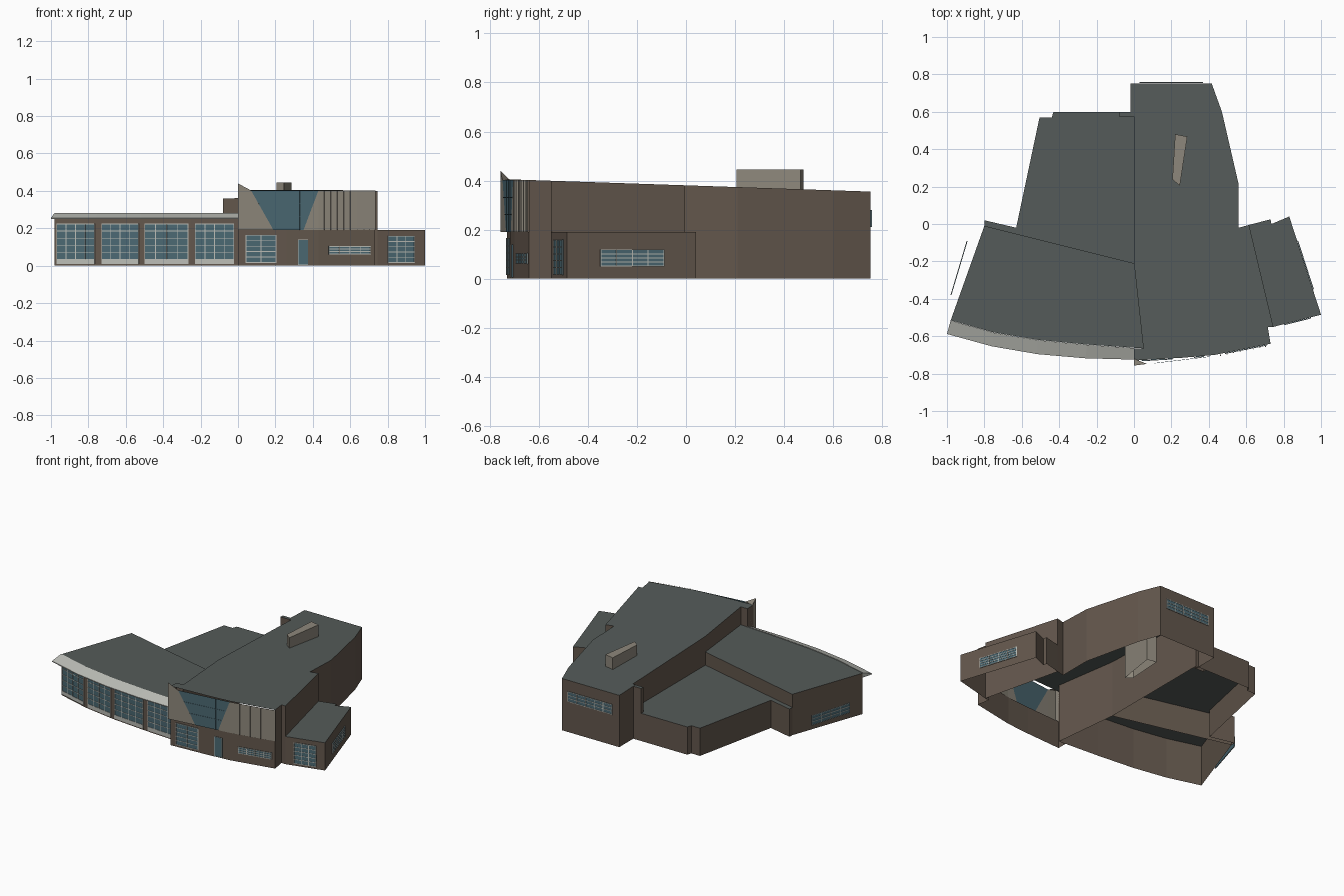
import bpy, bmesh
from mathutils import Vector

if "Cube" in bpy.data.objects:
    bpy.data.objects.remove(bpy.data.objects["Cube"])


def material(name, rgb):
    m = bpy.data.materials.new(name)
    m.diffuse_color = (*rgb, 1)
    m.use_nodes = True
    m.node_tree.nodes["Principled BSDF"].inputs["Base Color"].default_value = m.diffuse_color
    return m


BRICK = material("brick", (0.125, 0.095, 0.073))
ROOF = material("roofing", (0.09, 0.105, 0.1))
CLAD = material("cladding", (0.27, 0.245, 0.2))
GLASS = material("glass", (0.07, 0.14, 0.17))
PALE = material("pale_trim", (0.5, 0.51, 0.47))


def finish(name, bm, mat):
    me = bpy.data.meshes.new(name)
    bm.to_mesh(me)
    bm.free()
    me.materials.append(mat)
    ob = bpy.data.objects.new(name, me)
    bpy.context.collection.objects.link(ob)


def add_face(bm, pts):
    return bm.faces.new([bm.verts.new(p) for p in pts])


def y_at(line, x):
    for (x0, y0), (x1, y1) in zip(line, line[1:]):
        if x <= x1:
            break
    return y0 + (y1 - y0) * (x - x0) / (x1 - x0)


# Block: open-bottomed walls around a counter-clockwise outline, plus a roof
def block(name, outline, top, low=None, skip=()):
    low = low or {}
    bm = bmesh.new()
    n = len(outline)
    for i in range(n):
        if i in skip:
            continue
        p, q = outline[i], outline[(i + 1) % n]
        zp, zq = low.get(i, top(p[1])), low.get(i, top(q[1]))
        add_face(bm, [(*p, 0), (*q, 0), (*q, zq), (*p, zp)])
    finish(name + "_walls", bm, BRICK)
    bm = bmesh.new()
    add_face(bm, [(x, y, top(y)) for x, y in outline])
    finish(name + "_roof", bm, ROOF)


# Box laid along a wall line p-q, standing out from it between depths n0 and n1
def wall_box(bm, p, q, u0, u1, z0, z1, n0, n1):
    p, q = Vector(p), Vector(q)
    d = q - p
    nrm = Vector((d.y, -d.x)).normalized()
    v = [bm.verts.new((*(p + d * u + nrm * n), z))
         for z in (z0, z1) for u, n in ((u0, n1), (u1, n1), (u1, n0), (u0, n0))]
    for f in ((3, 2, 1, 0), (4, 5, 6, 7), (0, 1, 5, 4), (1, 2, 6, 5), (2, 3, 7, 6), (3, 0, 4, 7)):
        bm.faces.new([v[k] for k in f])


# Glazed opening with a grid of pale bars, optionally a solid kick panel
def window(name, p, q, z0, z1, cols, rows, kick=0, bar=0.004):
    bm = bmesh.new()
    wall_box(bm, p, q, 0, 1, z0, z1, 0.001, 0.004)
    finish(name + "_glass", bm, GLASS)
    bm = bmesh.new()
    w = bar / (Vector(q) - Vector(p)).length
    zb = z0 + kick
    for i in range(cols + 1):
        u = (1 - w) * i / cols
        wall_box(bm, p, q, u, u + w, zb, z1, 0.002, 0.006)
    for j in range(rows + 1):
        z = zb + (z1 - zb - bar) * j / rows
        wall_box(bm, p, q, 0, 1, z, z + bar, 0.002, 0.006)
    if kick:
        wall_box(bm, p, q, 0, 1, z0, zb, 0.002, 0.006)
    finish(name + "_frame", bm, PALE)


def front_window(name, line, x0, x1, *args, **kw):
    window(name, (x0, y_at(line, x0)), (x1, y_at(line, x1)), *args, **kw)


# Garage wing with gently curved front
garage_front = [(-0.98, -0.515), (-0.75, -0.58), (-0.515, -0.62), (-0.25, -0.645), (0.05, -0.665)]
block("garage", garage_front + [(0, -0.21), (-0.80, -0.01)], lambda y: 0.28, skip=(4,))
for i, (a, b) in enumerate([(-0.97, -0.765), (-0.73, -0.53), (-0.5, -0.265), (-0.23, -0.02)]):
    front_window(f"garage_door_{i + 1}", garage_front, a, b, 0.01, 0.225, 4, 5, kick=0.022)

# Canopy over the garage doors: a wedge profile swept along the curve
canopy_in = [(x, y - 0.001) for x, y in garage_front[:4]] + [(0, -0.663)]
canopy_out = [(-1.0, -0.588), (-0.76, -0.654), (-0.515, -0.696), (-0.26, -0.718), (0, -0.725)]
bm = bmesh.new()
rings = []
for a, b in zip(canopy_in, canopy_out):
    rings.append([bm.verts.new(c) for c in ((*a, 0.25), (*b, 0.25), (*b, 0.256), (*a, 0.283))])
for r, s in zip(rings, rings[1:]):
    for k in range(4):
        m = (k + 1) % 4
        bm.faces.new((r[k], s[k], s[m], r[m]))
bm.faces.new(rings[0])
bm.faces.new(rings[-1][::-1])
finish("garage_canopy", bm, PALE)
window("garage_side_window", (-0.889, -0.092), (-0.975, -0.38), 0.06, 0.13, 4, 3)

# Low rear block behind the garage
block("rear_block", [(-0.80, -0.01), (0, -0.21), (0, 0.575), (-0.02, 0.60), (-0.43, 0.60), (-0.44, 0.57),
                     (-0.505, 0.57), (-0.63, -0.02), (-0.80, 0.02)], lambda y: 0.19, skip=(0, 1))
block("rear_pier", [(-0.08, 0.575), (0, 0.575), (0, 0.60), (-0.08, 0.60)], lambda y: 0.36)

# Tall main hall with a sloping roof; its front wall is only one storey high
main_front = [(0, -0.73), (0.26, -0.715), (0.43, -0.70), (0.73, -0.64)]
slope = lambda y: 0.3806 - 0.0339 * y
block("main_hall", main_front + [(0.715, -0.55), (0.745, -0.55), (0.615, -0.005), (0.56, -0.02), (0.56, 0.21),
                                 (0.47, 0.60), (0.415, 0.752), (-0.02, 0.752), (-0.02, 0.575), (0, 0.575),
                                 (0, -0.21), (0.05, -0.665), (0, -0.665)],
      slope, low={0: 0.19, 1: 0.19, 2: 0.19})
front_window("hall_window", main_front, 0.04, 0.205, 0.015, 0.165, 2, 5)
front_window("entrance_door", main_front, 0.32, 0.375, 0.005, 0.14, 1, 1, bar=0.002)
front_window("strip_window", main_front, 0.485, 0.71, 0.06, 0.105, 4, 3)
window("back_window", (0.37, 0.752), (0.03, 0.752), 0.21, 0.28, 5, 3)

# Light shaft running from the ground up through the main roof
skylight = [(0.205, 0.238), (0.245, 0.205), (0.285, 0.467), (0.22, 0.48)]
bm = bmesh.new()
for p, q in zip(skylight, skylight[1:] + skylight[:1]):
    add_face(bm, [(*p, 0), (*q, 0), (*q, 0.445), (*p, 0.445)])
add_face(bm, [(*p, 0.445) for p in skylight])
finish("light_shaft", bm, CLAD)

# Upper facade: cladding either side of a tapered window
upper = [(0, -0.757), (0.07, -0.748), (0.43, -0.705), (0.635, -0.665), (0.735, -0.644)]


def up(x, z):
    return (x, y_at(upper, x), z)


B, T = 0.19, 0.402
bm = bmesh.new()
add_face(bm, [up(0, B), up(0.07, B), up(0.07, T), up(0, 0.44)])
add_face(bm, [up(0.07, B), up(0.19, B), up(0.07, T)])
add_face(bm, [up(0.35, B), up(0.43, B), up(0.43, T)])
for a, b in ((0.43, 0.635), (0.635, 0.735)):
    add_face(bm, [up(a, B), up(b, B), up(b, T), up(a, T)])
add_face(bm, [(0, -0.665, B), up(0, B), up(0, 0.44), (0, -0.72, T), (0, -0.665, T)])
add_face(bm, [up(0, 0.44), up(0.07, T), (0, -0.72, 0.405)])
finish("upper_cladding", bm, CLAD)
bm = bmesh.new()
add_face(bm, [up(0.19, B), up(0.35, B), up(0.43, T), up(0.07, T)])
finish("upper_glass", bm, GLASS)

# Cladding ribs and slim mullions on the upper glass
bm = bmesh.new()
for x in (0.46, 0.495, 0.53, 0.565, 0.6, 0.635, 0.67, 0.70):
    wall_box(bm, up(x, 0)[:2], up(x + 0.004, 0)[:2], 0, 1, B, T, 0, 0.006)
finish("cladding_ribs", bm, CLAD)
bm = bmesh.new()
for x in (0.21, 0.27, 0.33):
    wall_box(bm, up(x, 0)[:2], up(x + 0.003, 0)[:2], 0, 1, B, T, 0, 0.002)
for z in (0.26, 0.33):
    g = 0.12 * (z - B) / (T - B)
    wall_box(bm, up(0.19 - g, 0)[:2], up(0.35 + g * 0.667, 0)[:2], 0, 1, z, z + 0.003, 0, 0.002)
finish("upper_mullions", bm, GLASS)

# Low side block on the right
side_front = [(0.745, -0.55), (1.0, -0.485)]
block("side_block", side_front + [(0.83, 0.04), (0.735, 0.0), (0.73, 0.025), (0.615, -0.005)],
      lambda y: 0.19, skip=(5,))
front_window("side_block_front_window", side_front, 0.8, 0.945, 0.015, 0.16, 3, 5)
window("side_block_strip_window", (0.956, -0.35), (0.872, -0.09), 0.05, 0.12, 4, 4)
